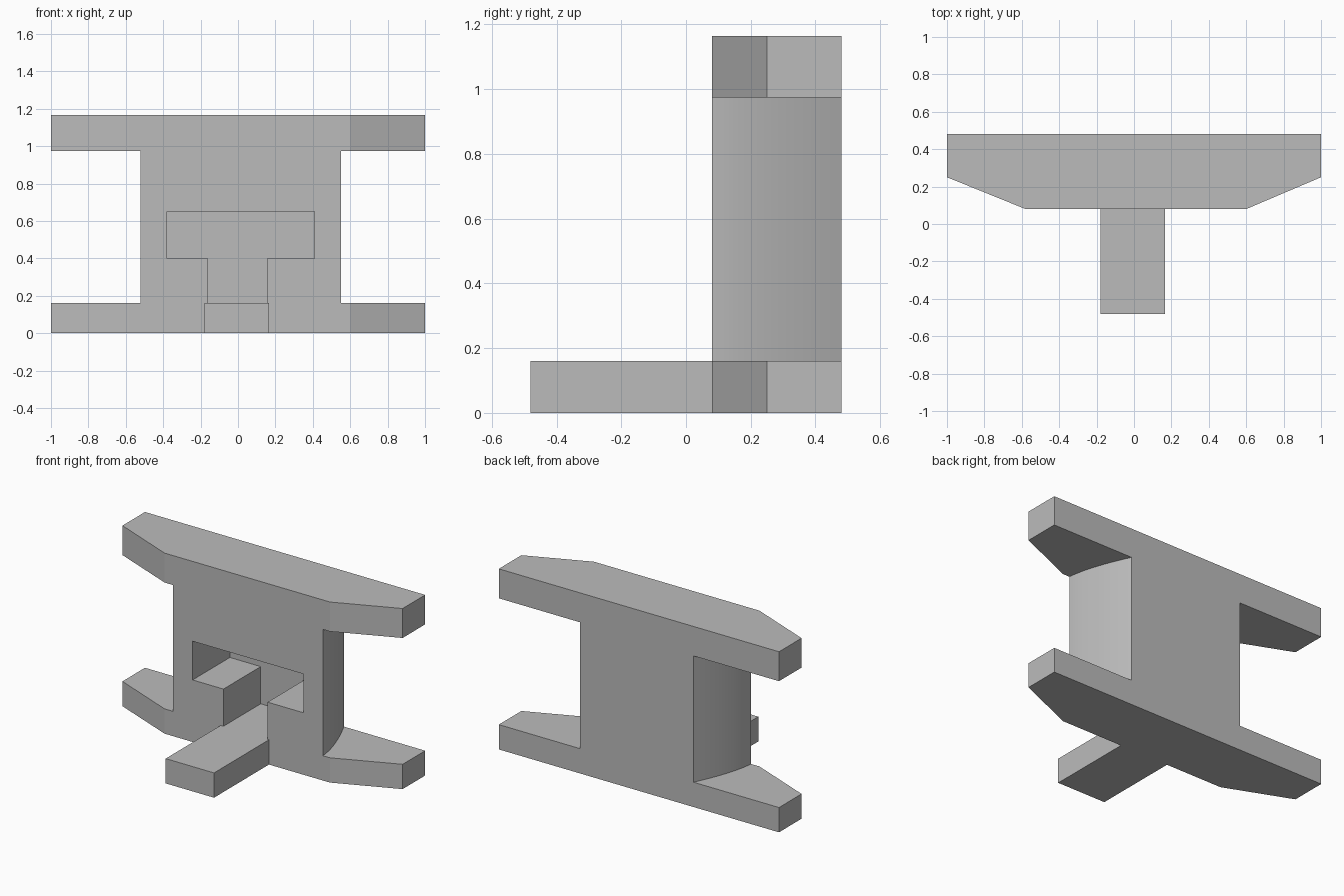
import bpy
import bmesh
from mathutils import Vector

cube = bpy.data.objects.get("Cube")
if cube:
    bpy.data.objects.remove(cube, do_unlink=True)

grey = bpy.data.materials.new("plain grey")
grey.use_nodes = True
colour = (0.5, 0.5, 0.5, 1)
grey.diffuse_color = colour
grey.node_tree.nodes["Principled BSDF"].inputs["Base Color"].default_value = colour


def prism(name, points, sweep):
    """Extrude a closed outline of 3D points along the sweep vector."""
    bm = bmesh.new()
    face = bm.faces.new([bm.verts.new(p) for p in points])
    result = bmesh.ops.extrude_face_region(bm, geom=[face], use_keep_orig=True)
    moved = [v for v in result["geom"] if isinstance(v, bmesh.types.BMVert)]
    bmesh.ops.translate(bm, verts=moved, vec=Vector(sweep))
    bmesh.ops.recalc_face_normals(bm, faces=bm.faces)
    mesh = bpy.data.meshes.new(name)
    bm.to_mesh(mesh)
    bm.free()
    mesh.materials.append(grey)
    obj = bpy.data.objects.new(name, mesh)
    bpy.context.collection.objects.link(obj)
    return obj


FRONT, BACK = 0.08, 0.48
LOW, HIGH, TOP = 0.16, 0.975, 1.165
CENTRE = 0.015

# Two flanges with chamfered front corners
outline = [(-1, BACK), (-1, 0.25), (-0.58, FRONT), (0.6, FRONT), (1, 0.25), (1, BACK)]
for name, z0, z1 in (("bottom_flange", 0, LOW), ("top_flange", HIGH, TOP)):
    prism(name, [(x, y, z0) for x, y in outline], (0, 0, z1 - z0))

# Web whose sides curve inwards towards the back
steps = 12
side = []
for i in range(steps + 1):
    t = i / steps
    side.append((0.535 - 0.13 * t ** 1.5, FRONT + (BACK - FRONT) * t))
ring = [(CENTRE + w, y, LOW) for w, y in side]
ring += [(CENTRE - w, y, LOW) for w, y in reversed(side)]
web = prism("web", ring, (0, 0, HIGH - LOW))

# T-shaped pocket in the front of the web
tee = [(-0.16, 0.1), (0.155, 0.1), (0.155, 0.4), (0.41, 0.4),
       (0.41, 0.65), (-0.38, 0.65), (-0.38, 0.4), (-0.16, 0.4)]
cutter = prism("pocket_cutter", [(x, 0, z) for x, z in tee], (0, 0.46, 0))
cutter.hide_render = True
cut = web.modifiers.new("pocket", "BOOLEAN")
cut.operation = "DIFFERENCE"
cut.solver = "EXACT"
cut.object = cutter

bpy.ops.object.select_all(action="DESELECT")
web.select_set(True)
bpy.context.view_layer.objects.active = web
bpy.ops.object.modifier_apply(modifier=cut.name)
bpy.data.objects.remove(cutter, do_unlink=True)
bpy.ops.object.shade_smooth_by_angle(angle=0.5)

# Arm reaching forwards at the base
prism("front_arm", [(-0.18, -0.48, 0), (0.165, -0.48, 0), (0.165, FRONT, 0), (-0.18, FRONT, 0)],
      (0, 0, LOW))
